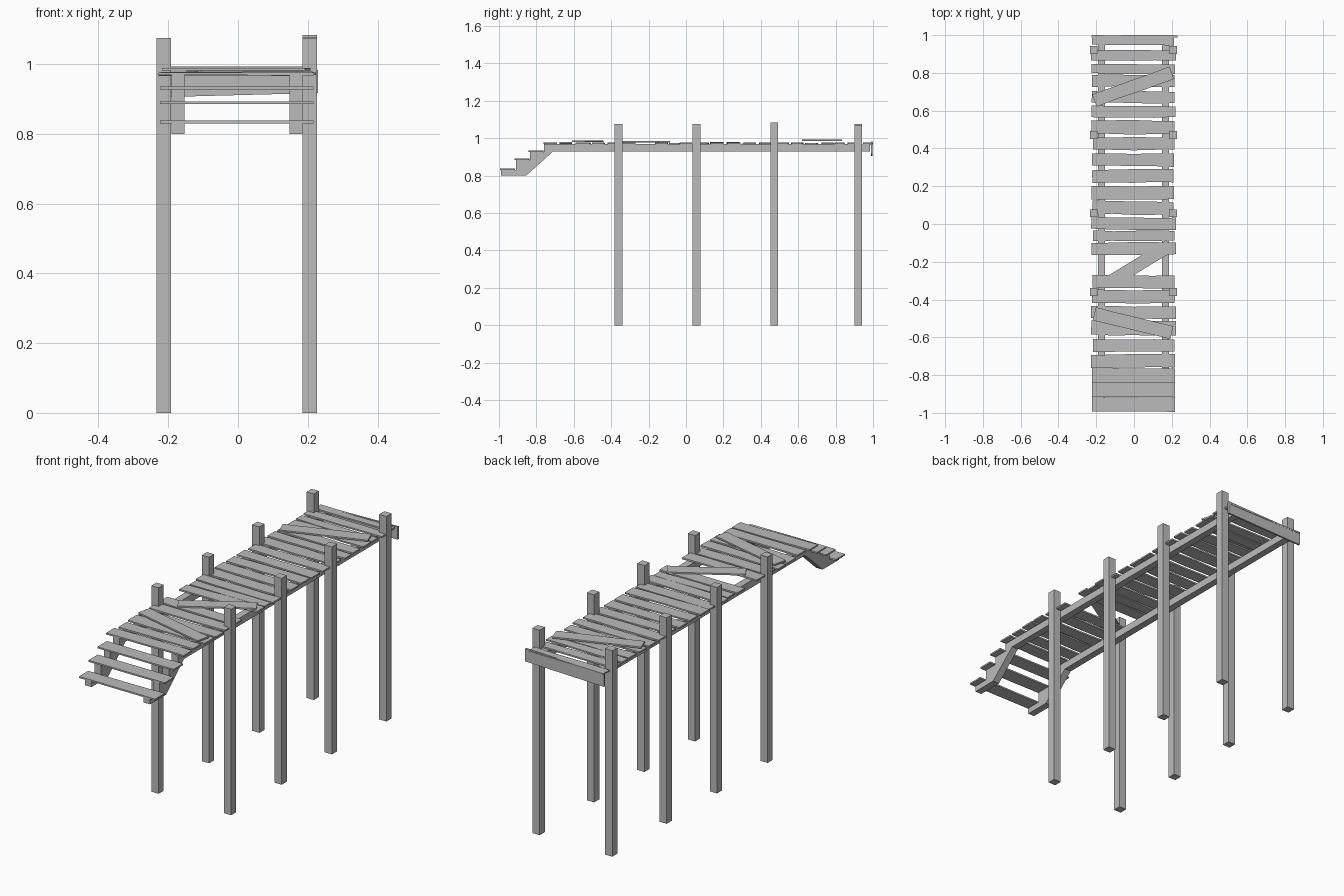
import bpy, bmesh, math, random
from mathutils import Matrix, Vector

random.seed(4)
cube = bpy.data.objects.get("Cube")
if cube:
    bpy.data.objects.remove(cube, do_unlink=True)

wood = bpy.data.materials.new("weathered_grey_wood")
wood.use_nodes = True
GREY = (0.5, 0.5, 0.5, 1)
wood.diffuse_color = GREY
wood.node_tree.nodes["Principled BSDF"].inputs["Base Color"].default_value = GREY


def extrude_outline(name, outline, depth):
    """Closed prism: a flat outline of 3D points pushed along a depth vector."""
    bm = bmesh.new()
    face = bm.faces.new([bm.verts.new(p) for p in outline])
    new = bmesh.ops.extrude_face_region(bm, geom=[face], use_keep_orig=True)
    moved = [g for g in new["geom"] if isinstance(g, bmesh.types.BMVert)]
    bmesh.ops.translate(bm, verts=moved, vec=Vector(depth))
    bmesh.ops.recalc_face_normals(bm, faces=bm.faces)
    mesh = bpy.data.meshes.new(name)
    bm.to_mesh(mesh)
    bm.free()
    mesh.materials.append(wood)
    obj = bpy.data.objects.new(name, mesh)
    bpy.context.collection.objects.link(obj)
    return obj


def box(name, x0, x1, y0, y1, z0, z1):
    base = [(x0, y0, z0), (x1, y0, z0), (x1, y1, z0), (x0, y1, z0)]
    return extrude_outline(name, base, (0, 0, z1 - z0))


def plank(name, length, width, rough=0.004, thick=0.008):
    """Rough-sawn board centred on its origin, with slightly wavy long edges."""
    stations = [length * (i / 4 - 0.5) for i in range(5)]

    def wobble():
        return random.uniform(-rough, rough / 2)

    near = [(x, -width / 2 - wobble(), 0) for x in stations]
    far = [(x, width / 2 + wobble(), 0) for x in reversed(stations)]
    return extrude_outline(name, near + far, (0, 0, thick))


# Posts in four pairs
for y, top in zip((-0.36, 0.057, 0.472, 0.921), (1.075, 1.077, 1.083, 1.07)):
    box("right_post", -0.234, -0.192, y - 0.021, y + 0.021, 0, 1.075)
    box("left_post", 0.185, 0.227, y - 0.021, y + 0.021, 0, top)

# Stringers with the stair profile cut into the front end
profile = [(-0.99, 0.80), (-0.855, 0.80), (-0.71, 0.93), (0.985, 0.93),
           (0.985, 0.968), (-0.76, 0.968), (-0.76, 0.927), (-0.835, 0.927),
           (-0.835, 0.885), (-0.91, 0.885), (-0.91, 0.83), (-0.99, 0.83)]
for side, x in (("right", -0.19), ("left", 0.148)):
    extrude_outline(side + "_stringer", [(x, y, z) for y, z in profile],
                    (0.037, 0, 0))

# Deck planks: front and back edge of each
edges = [(0.945, 1.0), (0.865, 0.92), (0.795, 0.845), (0.725, 0.79),
         (0.64, 0.705), (0.565, 0.625), (0.475, 0.55), (0.39, 0.46),
         (0.305, 0.375), (0.22, 0.29), (0.13, 0.2), (0.05, 0.12),
         (-0.03, 0.035), (-0.09, -0.035), (-0.165, -0.097), (-0.34, -0.27),
         (-0.42, -0.35), (-0.5, -0.435), (-0.59, -0.51), (-0.675, -0.61),
         (-0.76, -0.69)]
for y0, y1 in edges:
    board = plank("deck_plank", random.uniform(0.43, 0.452), y1 - y0)
    board.location = (random.uniform(-0.007, 0), (y0 + y1) / 2,
                      random.uniform(0.967, 0.97))
    board.rotation_euler = (0, random.uniform(-0.006, 0.006),
                            random.uniform(-0.012, 0.012))

# Stair treads
for y, z in ((-0.802, 0.927), (-0.877, 0.885), (-0.955, 0.83)):
    tread = plank("stair_tread", 0.44, 0.078, 0.002)
    tread.location = (-0.003, y, z)

# Loose boards lying askew over the deck
for x0, y0, x1, y1, z in ((-0.21, 0.655, 0.2, 0.8, 0.985),
                          (-0.13, -0.31, 0.19, -0.115, 0.977),
                          (-0.21, -0.475, 0.2, -0.575, 0.981)):
    board = plank("loose_board", math.hypot(x1 - x0, y1 - y0), 0.07, 0.002)
    board.location = ((x0 + x1) / 2, (y0 + y1) / 2, z)
    board.rotation_euler.z = math.atan2(y1 - y0, x1 - x0)

# Fascia board across the back end
extrude_outline("back_fascia", [(-0.225, 0.988, 0.905), (0.23, 0.988, 0.917),
                                (0.23, 0.988, 0.983), (-0.225, 0.988, 0.972)],
                (0, 0.01, 0))
